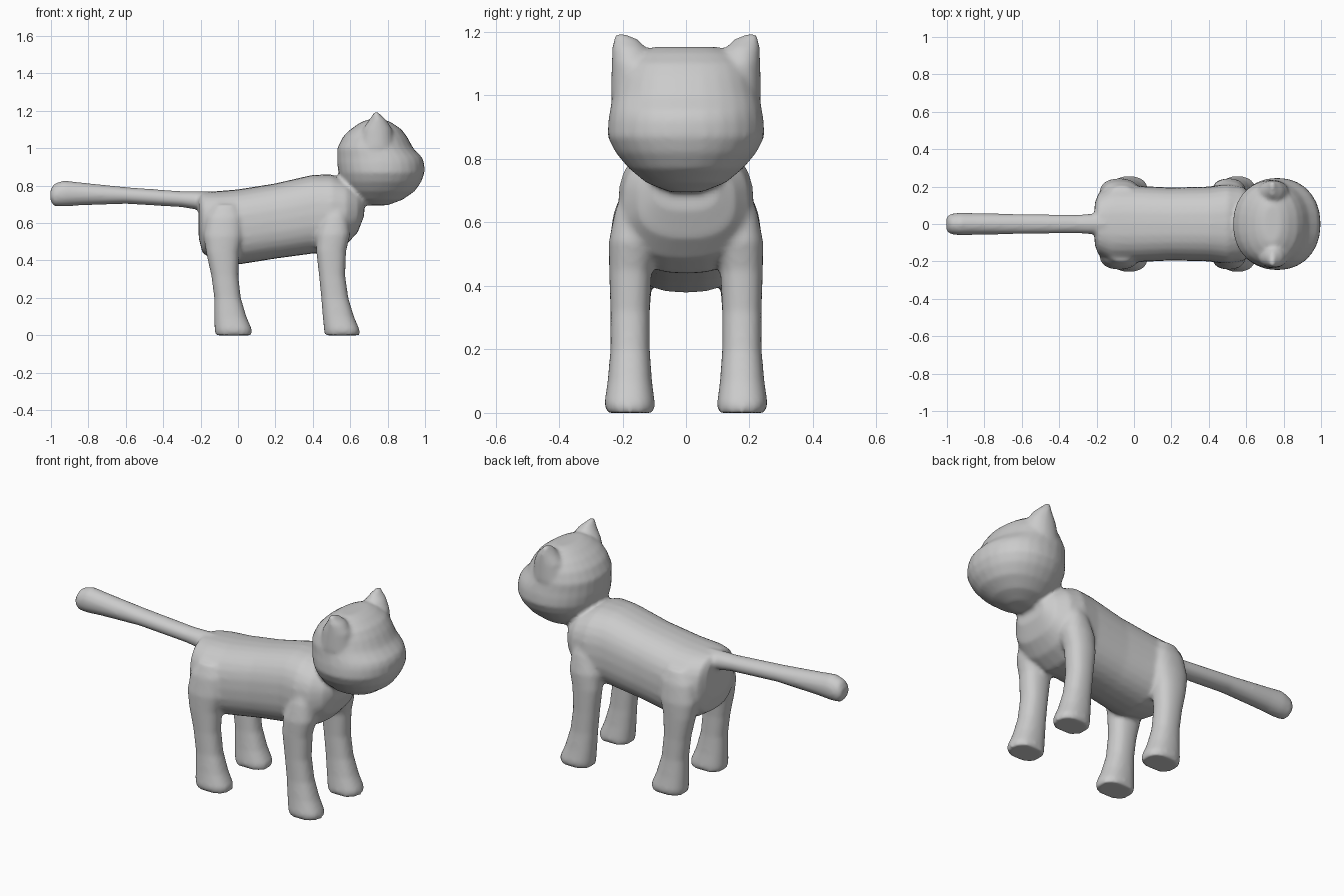
import bpy, bmesh, math
from mathutils import Vector

bm = bmesh.new()


def loft(axis, rings, power=2.0, sides=28, mirror=False):
    """Skin closed superellipse rings (t, a0, a1, b0, b1) along 'x' (a=y, b=z) or 'z' (a=x, b=y)."""
    for side in ((1, -1) if mirror else (1,)):
        loops = []
        for t, a0, a1, b0, b1 in rings:
            loop = []
            for i in range(sides):
                ang = 2 * math.pi * i / sides
                c, s = math.cos(ang), math.sin(ang)
                a = (a0 + a1) / 2 + (a1 - a0) / 2 * math.copysign(abs(c) ** (2 / power), c)
                b = (b0 + b1) / 2 + (b1 - b0) / 2 * math.copysign(abs(s) ** (2 / power), s)
                p = Vector((t, a, b)) if axis == 'x' else Vector((a, b, t))
                p.y *= side
                loop.append(bm.verts.new(p))
            loops.append(loop)
        faces = [bm.faces.new(loops[0]), bm.faces.new(loops[-1][::-1])]
        for l0, l1 in zip(loops, loops[1:]):
            for i in range(sides):
                j = (i + 1) % sides
                faces.append(bm.faces.new((l0[i], l1[i], l1[j], l0[j])))
        bmesh.ops.recalc_face_normals(bm, faces=faces)


def sym(t, half, lo, hi):
    return (t, -half, half, lo, hi)


def level(z, x0, x1, half):
    return (z, x0, x1, -half, half)


# torso, from rump to chest
loft('x', [sym(-.21, .11, .52, .745), sym(-.19, .165, .44, .765), sym(-.12, .205, .395, .77),
           sym(0, .205, .378, .78), sym(.2, .195, .41, .812), sym(.4, .2, .437, .858),
           sym(.5, .215, .44, .86), sym(.58, .2, .485, .83), sym(.64, .155, .55, .79),
           sym(.675, .1, .64, .76)], power=2.5)

# front legs
loft('z', [(0, .463, .65, .10, .25), (.03, .46, .65, .098, .257), (.1, .453, .62, .107, .247),
           (.2, .445, .59, .114, .238), (.32, .433, .573, .114, .238), (.45, .418, .578, .108, .242),
           (.54, .42, .6, .09, .243), (.63, .45, .59, .09, .225), (.7, .48, .57, .1, .2)],
     power=2.3, mirror=True)

# back legs
loft('z', [(0, -.12, .073, .10, .25), (.03, -.125, .075, .098, .257), (.1, -.127, .045, .107, .247),
           (.2, -.127, .015, .114, .238), (.32, -.143, .002, .114, .238), (.44, -.17, .006, .105, .242),
           (.53, -.185, .03, .09, .243), (.63, -.17, .03, .09, .228), (.7, -.13, .0, .1, .2)],
     power=2.3, mirror=True)

# tail
loft('x', [sym(-1.003, .035, .72, .775), sym(-.985, .053, .69, .81), sym(-.93, .061, .688, .828),
           sym(-.85, .058, .694, .818), sym(-.6, .053, .703, .792), sym(-.3, .05, .685, .77),
           sym(-.15, .06, .66, .77)])

# head
loft('z', [level(.695, .68, .80, .05), level(.725, .62, .88, .125), level(.77, .575, .945, .18),
           level(.82, .55, .98, .222), level(.87, .537, .998, .247), level(.92, .53, .996, .245),
           level(.95, .53, .985, .24), level(1.0, .53, .937, .232), level(1.06, .56, .905, .215),
           level(1.1, .60, .875, .195), level(1.135, .65, .825, .15), level(1.153, .69, .785, .1)],
     power=2.15)

# ears
loft('z', [(1.0, .64, .84, .08, .237), (1.1, .665, .825, .10, .234), (1.15, .70, .795, .125, .232),
           (1.18, .72, .76, .155, .229), (1.195, .73, .75, .195, .226)], mirror=True)

mesh = bpy.data.meshes.new("cat")
bm.to_mesh(mesh)
bm.free()
cat = bpy.data.objects.new("cat", mesh)
bpy.context.collection.objects.link(cat)

# fuse all parts into one soft skin
remesh = cat.modifiers.new("fuse", 'REMESH')
remesh.mode = 'VOXEL'
remesh.voxel_size = 0.011
remesh.use_smooth_shade = True
soften = cat.modifiers.new("soften", 'SMOOTH')
soften.factor = 0.5
soften.iterations = 6
